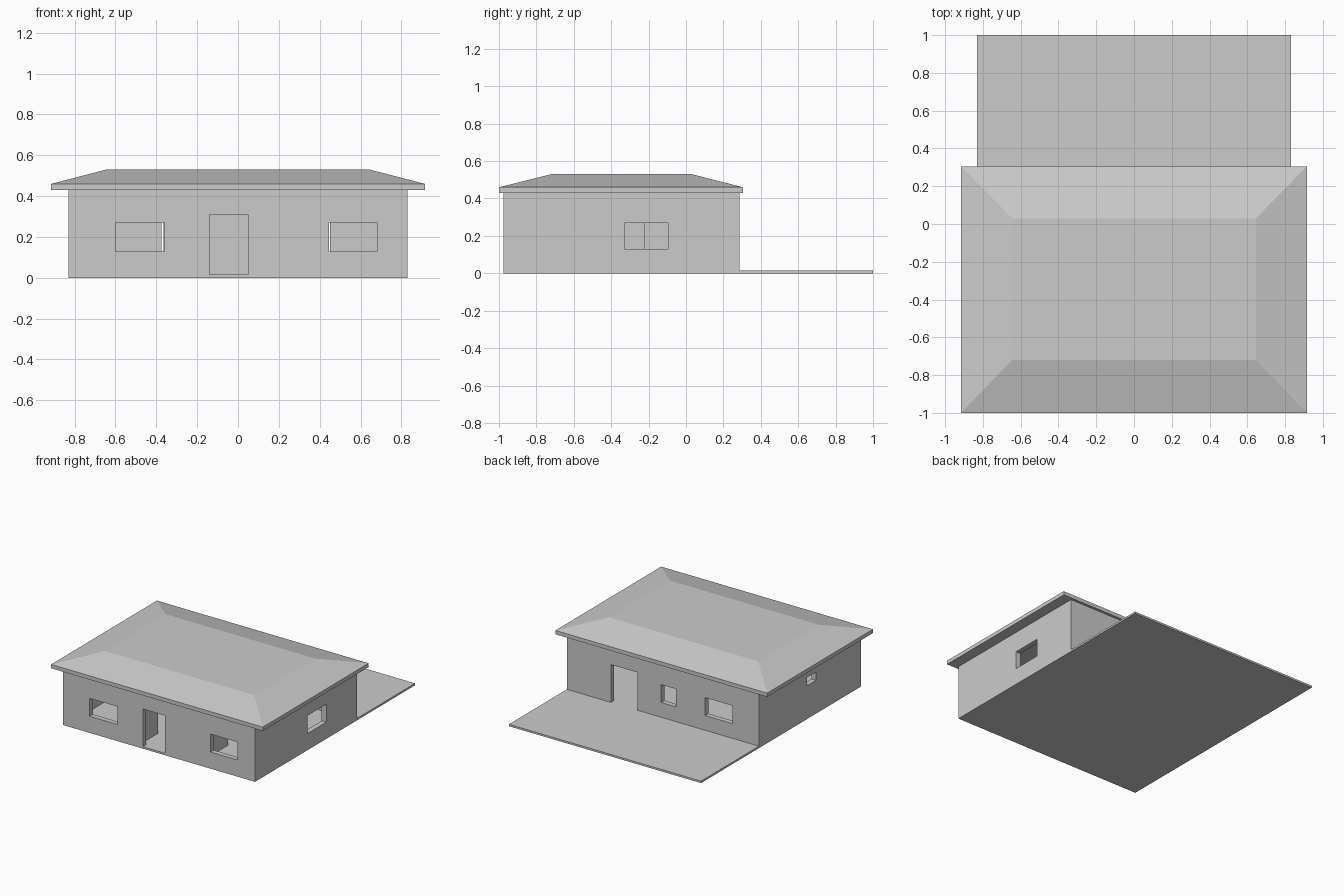
import bpy, bmesh

if "Cube" in bpy.data.objects:
    bpy.data.objects.remove(bpy.data.objects["Cube"])

WX, Y0, Y1 = 0.83, -0.975, 0.285    # outer wall extents
T, FLOOR, EAVE = 0.04, 0.015, 0.43  # wall thickness, floor top, wall top


def add_box(bm, x0, x1, y0, y1, z0, z1):
    verts = bmesh.ops.create_cube(bm, size=1)["verts"]
    for v in verts:
        v.co = (x1 if v.co.x > 0 else x0,
                y1 if v.co.y > 0 else y0,
                z1 if v.co.z > 0 else z0)
    return verts


def make(name, boxes, cutter=False):
    bm = bmesh.new()
    for b in boxes:
        add_box(bm, *b)
    return finish(name, bm, cutter)


def finish(name, bm, cutter=False):
    mesh = bpy.data.meshes.new(name)
    bm.to_mesh(mesh)
    bm.free()
    ob = bpy.data.objects.new(name, mesh)
    bpy.context.collection.objects.link(ob)
    if cutter:
        ob.hide_render = True
        ob.display_type = 'WIRE'
    return ob


def cut(ob, cutter):
    mod = ob.modifiers.new("cut", 'BOOLEAN')
    mod.operation = 'DIFFERENCE'
    mod.solver = 'EXACT'
    mod.object = cutter


# floor slab, running out behind the house as a terrace
make("floor_slab", [(-WX, WX, Y0, 1.0, 0, FLOOR)])

# outer walls, hollowed then pierced
walls = make("outer_walls", [(-WX, WX, Y0, Y1, FLOOR, EAVE)])
room = make("room_cutter", [(-WX + T, WX - T, Y0 + T, Y1 - T, -0.1, 0.6)], True)

front, back = (Y0 - 0.02, Y0 + T + 0.02), (Y1 - T - 0.02, Y1 + 0.02)
left, right = (-WX - 0.02, -WX + T + 0.02), (WX - T - 0.02, WX + 0.02)
window, door, vent = (0.13, 0.27), (-0.05, 0.31), (0.26, 0.325)
openings = make("openings_cutter", [
    (-0.60, -0.36, *front, *window),
    (-0.14, 0.05, *front, *door),
    (0.445, 0.68, *front, *window),
    (-0.60, -0.365, *back, *window),
    (-0.115, 0.015, *back, *window),
    (0.22, 0.45, *back, *door),
    (*right, -0.33, -0.095, *window),
    (*left, -0.42, -0.31, *vent),
], True)
cut(walls, room)
cut(walls, openings)

# interior partitions, with gaps for doorways
make("partition_walls", [
    (-WX + T, -0.375, -0.26, -0.22, FLOOR, EAVE),
    (-0.22, -0.18, Y0 + T, -0.73, FLOOR, EAVE),
    (-0.22, 0.30, -0.26, -0.22, FLOOR, EAVE),
    (0.30, 0.34, Y0 + T, -0.61, FLOOR, EAVE),
    (0.30, 0.34, -0.42, -0.22, FLOOR, EAVE),
])

# roof: overhanging fascia slab with low hipped, flat-topped upper part
RX, RY0, RY1 = 0.915, -1.0, 0.305
bm = bmesh.new()
add_box(bm, -RX, RX, RY0, RY1, EAVE, 0.46)
bm.faces.ensure_lookup_table()
top = max(bm.faces, key=lambda f: f.calc_center_median().z)
new = bmesh.ops.extrude_discrete_faces(bm, faces=[top])["faces"][0]
for v in new.verts:
    v.co = (0.645 if v.co.x > 0 else -0.645,
            0.03 if v.co.y > 0 else -0.72, 0.53)
bmesh.ops.recalc_face_normals(bm, faces=bm.faces)
finish("hipped_roof", bm)
